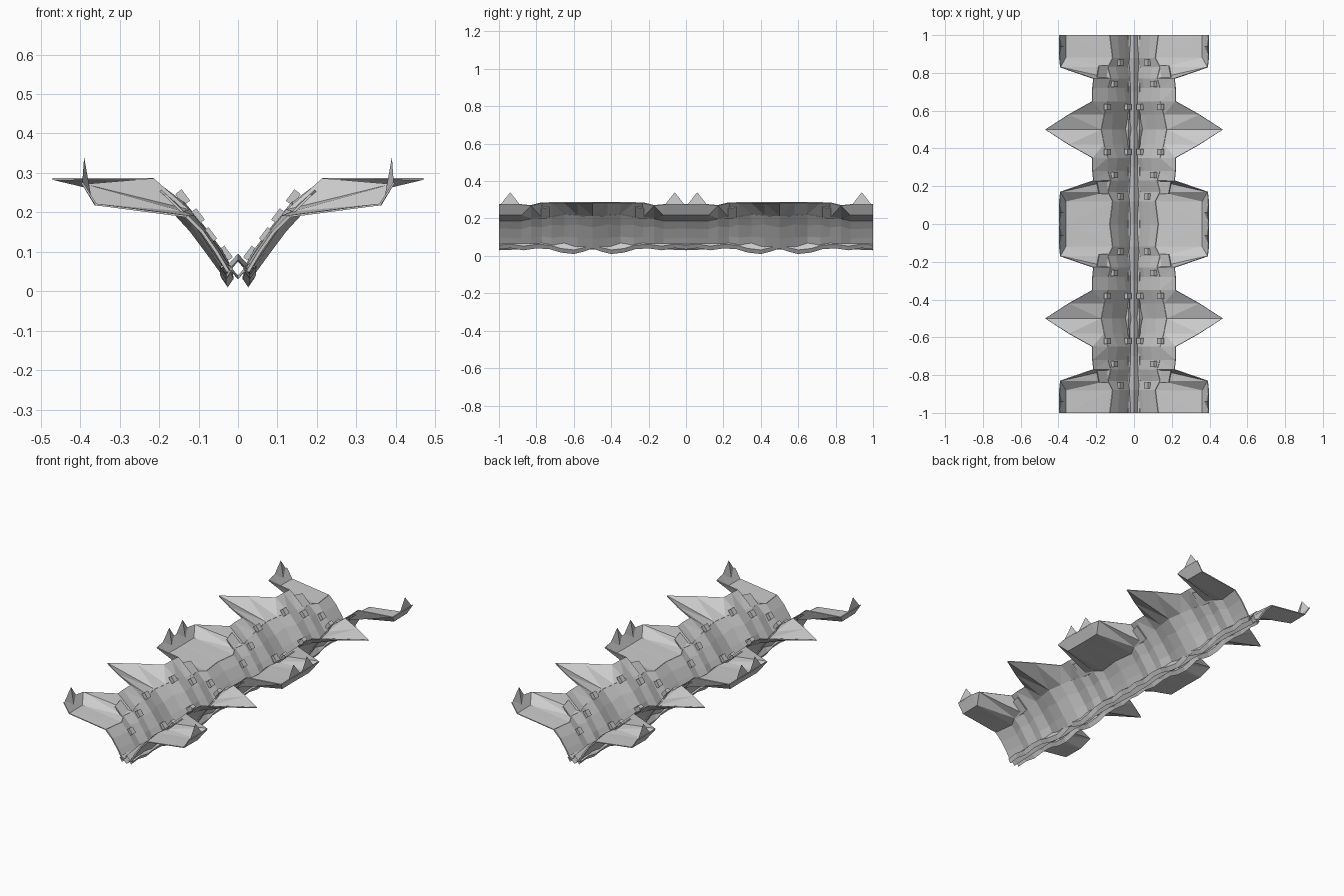
import bpy, bmesh, math
from mathutils import Matrix, Vector

if "Cube" in bpy.data.objects:
    bpy.data.objects.remove(bpy.data.objects["Cube"])

# The model is two identical bays along y, each symmetric in x and y.
# Every part is built as one quarter of a bay (u = distance from bay centre).

def finish(name, bm, thickness=0):
    bmesh.ops.recalc_face_normals(bm, faces=bm.faces)
    me = bpy.data.meshes.new(name)
    bm.to_mesh(me)
    bm.free()
    ob = bpy.data.objects.new(name, me)
    bpy.context.collection.objects.link(ob)
    ob.location.y = -0.5
    m = ob.modifiers.new("mirror", 'MIRROR')
    m.use_axis = (True, True, False)
    m.merge_threshold = 0.0005
    a = ob.modifiers.new("bays", 'ARRAY')
    a.count = 2
    a.use_relative_offset = False
    a.use_constant_offset = True
    a.constant_offset_displace = (0, 1, 0)
    a.use_merge_vertices = True
    a.merge_threshold = 0.0005
    if thickness:
        s = ob.modifiers.new("thickness", 'SOLIDIFY')
        s.thickness = thickness
        s.offset = 0
    return ob

def loft(bm, stations, closed=False):
    rows = [[bm.verts.new((x, u, z)) for x, z in pts] for u, pts in stations]
    for a, b in zip(rows, rows[1:]):
        n = len(a)
        for i in range(n if closed else n - 1):
            j = (i + 1) % n
            bm.faces.new((a[i], a[j], b[j], b[i]))
    return rows

# V-shaped walls, faceted lengthwise
wall = [
    (0.00, [(.035, .04), (.075, .095), (.12, .155), (.175, .215)]),
    (0.08, [(.03, .045), (.065, .10), (.115, .17), (.16, .218)]),
    (0.15, [(.02, .06), (.045, .105), (.09, .165), (.14, .225)]),
    (0.22, [(.03, .05), (.055, .10), (.10, .168), (.14, .21)]),
    (0.27, [(.02, .055), (.05, .105), (.085, .155), (.125, .205)]),
    (0.33, [(.025, .05), (.06, .10), (.10, .16), (.14, .20)]),
    (0.38, [(.02, .055), (.045, .095), (.08, .145), (.115, .19)]),
    (0.50, [(.025, .05), (.055, .10), (.09, .15), (.13, .19)]),
]
bm = bmesh.new()
loft(bm, wall)
finish("side_walls", bm, 0.008)

# Upper rim panels, scooped spikes and trough-like wings
rim = [(.47, .285), (.355, .285), (.22, .285), (.22, .285), (.215, .285),
       (.39, .27), (.362, .22), (.36, .22)]
bm = bmesh.new()
for k in range(7):
    (u0, p0), (u1, p1) = wall[k], wall[k + 1]
    (xa, za), (xb, zb) = rim[k], rim[k + 1]
    if k == 1:
        xa, za = .345, .285
    if k == 0:
        xb, zb = .345, .285
    vs = [(p0[-1][0], u0, p0[-1][1]), (xa, u0, za), (xb, u1, zb),
          (p1[-1][0], u1, p1[-1][1])]
    v = [bm.verts.new(c) for c in vs]
    bm.faces.new((v[0], v[1], v[2]))
    bm.faces.new((v[0], v[2], v[3]))
# Upturned wing ends
ends = [(.36, .5, .22), (.362, .38, .22), (.39, .33, .27), (.395, .38, .275), (.395, .5, .275)]
e = [bm.verts.new(c) for c in ends]
bm.faces.new((e[0], e[1], e[3], e[4]))
bm.faces.new((e[1], e[2], e[3]))
bmesh.ops.remove_doubles(bm, verts=bm.verts, dist=0.0005)
finish("spikes_and_wings", bm, 0.005)

# Pointed fins on the wing ends
bm = bmesh.new()
f = [bm.verts.new(c) for c in [(.395, .385, .27), (.395, .495, .27), (.372, .44, .24), (.39, .44, .34)]]
for a, b, c in [(0, 1, 3), (1, 2, 3), (2, 0, 3), (0, 2, 1)]:
    bm.faces.new((f[a], f[b], f[c]))
finish("wing_fins", bm)

# Overlapping outer plates seen beside the rim
bm = bmesh.new()
loft(bm, [(.23, [(.14, .205), (.205, .262)]), (.34, [(.135, .195), (.185, .245)])])
finish("rim_plates", bm, 0.006)

# Central diamond spine
bm = bmesh.new()
spine = []
for u, w, lo, hi in [(0, .018, .035, .075), (.1, .024, .03, .085), (.2, .018, .04, .08),
                     (.3, .022, .04, .09), (.38, .028, .035, .095), (.5, .022, .03, .08)]:
    mid = (lo + hi) / 2
    spine.append((u, [(0, lo), (w, mid), (0, hi)]))
loft(bm, spine)
finish("spine", bm)

# Wavy diamond rails beneath the walls
bm = bmesh.new()
rails = []
for u, x, lo in [(0, .03, .04), (.05, .028, .022), (.1, .026, .01), (.17, .03, .018),
                 (.23, .03, .036), (.3, .032, .04), (.37, .03, .03), (.44, .03, .042), (.5, .028, .035)]:
    rails.append((u, [(x, lo), (x + .015, lo + .022), (x, .07), (x - .015, lo + .022)]))
loft(bm, rails, closed=True)
finish("lower_rails", bm)

# Small raised clips on the inner wall faces
bm = bmesh.new()
for u, x, z in [(.12, .140, .238), (.12, .032, .095), (.24, .103, .19), (.355, .072, .142)]:
    M = Matrix.Translation(Vector((x, u, z))) @ Matrix.Rotation(math.radians(-53), 4, 'Y') \
        @ Matrix.Diagonal((.036, .032, .02, 1))
    bmesh.ops.create_cube(bm, size=1, matrix=M)
finish("wall_clips", bm)
